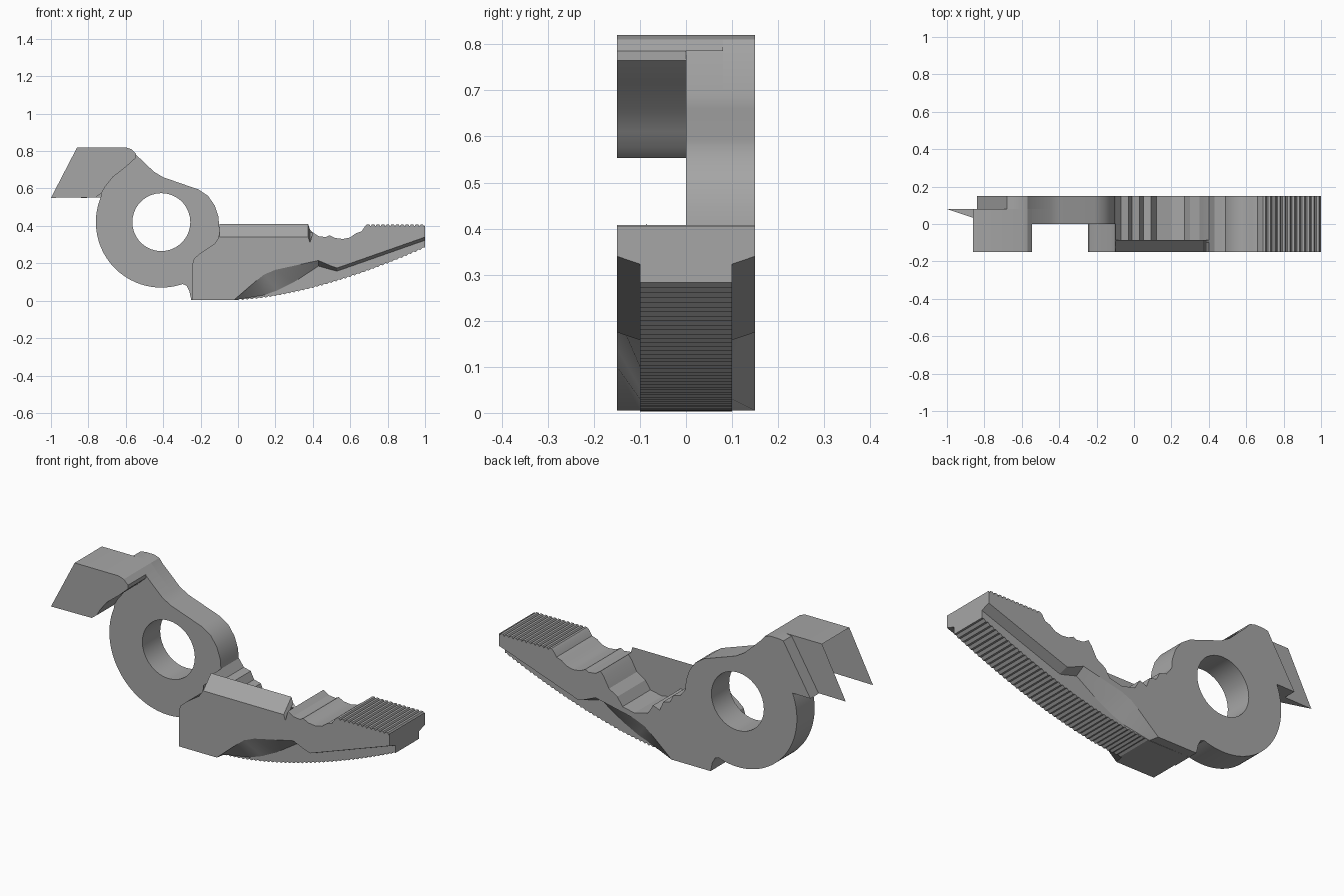
import bpy, bmesh, math

if "Cube" in bpy.data.objects:
    bpy.data.objects.remove(bpy.data.objects["Cube"])

steel = bpy.data.materials.new("steel_grey")
steel.diffuse_color = (0.38, 0.38, 0.38, 1)
steel.use_nodes = True
steel.node_tree.nodes["Principled BSDF"].inputs["Base Color"].default_value = steel.diffuse_color


def finish(name, bm, solid=True):
    if solid:
        bmesh.ops.recalc_face_normals(bm, faces=bm.faces)
    me = bpy.data.meshes.new(name)
    bm.to_mesh(me)
    bm.free()
    me.materials.append(steel)
    ob = bpy.data.objects.new(name, me)
    bpy.context.collection.objects.link(ob)
    bpy.ops.object.select_all(action='DESELECT')
    ob.select_set(True)
    bpy.context.view_layer.objects.active = ob
    bpy.ops.object.shade_smooth_by_angle(angle=math.radians(25))
    return ob


def loft(name, pa, ya, pb, yb):
    """Solid between two xz profiles with equal point counts."""
    bm = bmesh.new()
    a = [bm.verts.new((x, ya, z)) for x, z in pa]
    b = [bm.verts.new((x, yb, z)) for x, z in pb]
    n = len(a)
    bm.faces.new(a)
    bm.faces.new(b)
    for i in range(n):
        j = (i + 1) % n
        bm.faces.new((a[i], a[j], b[j], b[i]))
    return finish(name, bm)


def arc(r, a0, a1, n, cx=-0.41, cz=0.42):
    return [(cx + r * math.cos(math.radians(a0 + (a1 - a0) * i / n)),
             cz + r * math.sin(math.radians(a0 + (a1 - a0) * i / n))) for i in range(n + 1)]


def pierced_plate(name, outer, hole, y0, y1):
    bm = bmesh.new()
    edges = []
    for loop in (outer, hole):
        vs = [bm.verts.new((x, y0, z)) for x, z in loop]
        edges += [bm.edges.new((vs[i], vs[(i + 1) % len(vs)])) for i in range(len(vs))]
    bmesh.ops.triangle_fill(bm, use_beauty=True, edges=edges)
    ext = bmesh.ops.extrude_face_region(bm, geom=bm.faces[:], use_keep_orig=True)
    for v in ext['geom']:
        if isinstance(v, bmesh.types.BMVert):
            v.co.y = y1
    return finish(name, bm)


# Pivot plate: two layers, the rear one carrying the slanted shoulder
hole = arc(0.155, 0, 350, 35)
seat = [(-0.545, 0.765), (-0.60, 0.715), (-0.67, 0.66), (-0.71, 0.61), (-0.73, 0.575), (-0.76, 0.553)]
shoulder = [(-0.65, 0.82), (-0.68, 0.815), (-0.84, 0.55)]
lower = arc(0.35, 158, 289, 36) + [(-0.275, 0.08), (-0.26, 0.05), (-0.25, 0.005), (-0.1, 0.005)]
upper = [(-0.10, 0.39), (-0.105, 0.45), (-0.125, 0.51), (-0.16, 0.56), (-0.21, 0.594),
         (-0.40, 0.66), (-0.45, 0.69), (-0.55, 0.785)]
pierced_plate("pivot_front_layer", upper + seat[:-1] + lower, hole, 0.0, 0.08)
pierced_plate("pivot_rear_layer", upper + [(-0.57, 0.81), (-0.60, 0.82)] + shoulder + lower,
              hole, 0.08, 0.15)

# Tail block: open shell with slanted end
crown = [(-0.86, 0.82), (-0.60, 0.82), (-0.57, 0.81), (-0.545, 0.785)]
outline = crown + seat + [(-1.0, 0.55)]
bm = bmesh.new()
front = [bm.verts.new((x, -0.15, z)) for x, z in outline]
back = [bm.verts.new((x, 0.08, z)) for x, z in outline]
bm.faces.new(front)
bm.faces.new(back[::-1])
for i in range(3):
    bm.faces.new((front[i], back[i], back[i + 1], front[i + 1]))
mid = [bm.verts.new((x, 0.0, z)) for x, z in outline[3:10]]
for i in range(6):
    bm.faces.new((front[3 + i], mid[i], mid[i + 1], front[4 + i]))
bm.faces.new((back[9], back[10], mid[6]))
finish("tail_block", bm, solid=False)

# Jaw profiles
left = [(-0.10, 0.37), (-0.105, 0.335), (-0.125, 0.305), (-0.20, 0.255), (-0.235, 0.225),
        (-0.245, 0.19), (-0.245, 0.005)]
scallop = [(0.40, 0.365), (0.43, 0.345), (0.47, 0.34), (0.49, 0.35), (0.52, 0.335), (0.56, 0.33),
           (0.60, 0.338), (0.63, 0.36), (0.66, 0.37), (0.68, 0.40)]
grip = []
for i in range(12):
    x = 0.69 + i * 0.026
    grip += [(x, 0.408), (x + 0.013, 0.408), (x + 0.019, 0.397)]
grip.append((1.0, 0.405))
pocket = [(-0.10, 0.40), (-0.07, 0.36), (-0.03, 0.35), (-0.01, 0.31), (0.03, 0.30), (0.05, 0.25),
          (0.09, 0.265), (0.12, 0.215), (0.20, 0.195), (0.27, 0.21), (0.30, 0.255), (0.35, 0.285),
          (0.38, 0.34)]


def wall(z):
    # raised front wall of the jaw
    return [(-0.10, z), (0.375, z), (0.385, z - 0.03)]


# Curved, serrated underside
belly = []
teeth = 40
for i in range(teeth * 2 + 1):
    x = 1.0 - i / (teeth * 2)
    belly.append((x, 0.28 * x ** 1.6 + (0.007 if i % 2 else 0.0) + 0.003))

# Side relief lines: at the outer face and at the inner step
rim_out = [(1.0, 0.34), (0.53, 0.175), (0.50, 0.185), (0.43, 0.215), (0.20, 0.165), (0.14, 0.14),
           (0.09, 0.10), (-0.02, 0.005)]
rim_in = [(1.0, 0.323), (0.53, 0.158), (0.50, 0.165), (0.43, 0.185), (0.30, 0.10), (0.21, 0.055),
          (0.14, 0.03), (-0.01, 0.005)]
bottom = lambda rim: rim
tail = left[::-1]


def jaw(top, under):
    return top + scallop + grip + under + tail


loft("jaw_front_side", jaw(wall(0.34), rim_out), -0.15, jaw(wall(0.394), rim_in), -0.10)
loft("jaw_front_wall", jaw(wall(0.394), belly), -0.10, jaw(wall(0.41), belly), -0.085)
loft("jaw_core", jaw(pocket, belly), -0.085, jaw(pocket, belly), 0.10)
loft("jaw_rear_side", jaw(pocket, rim_in), 0.10, jaw(pocket, rim_out), 0.15)
